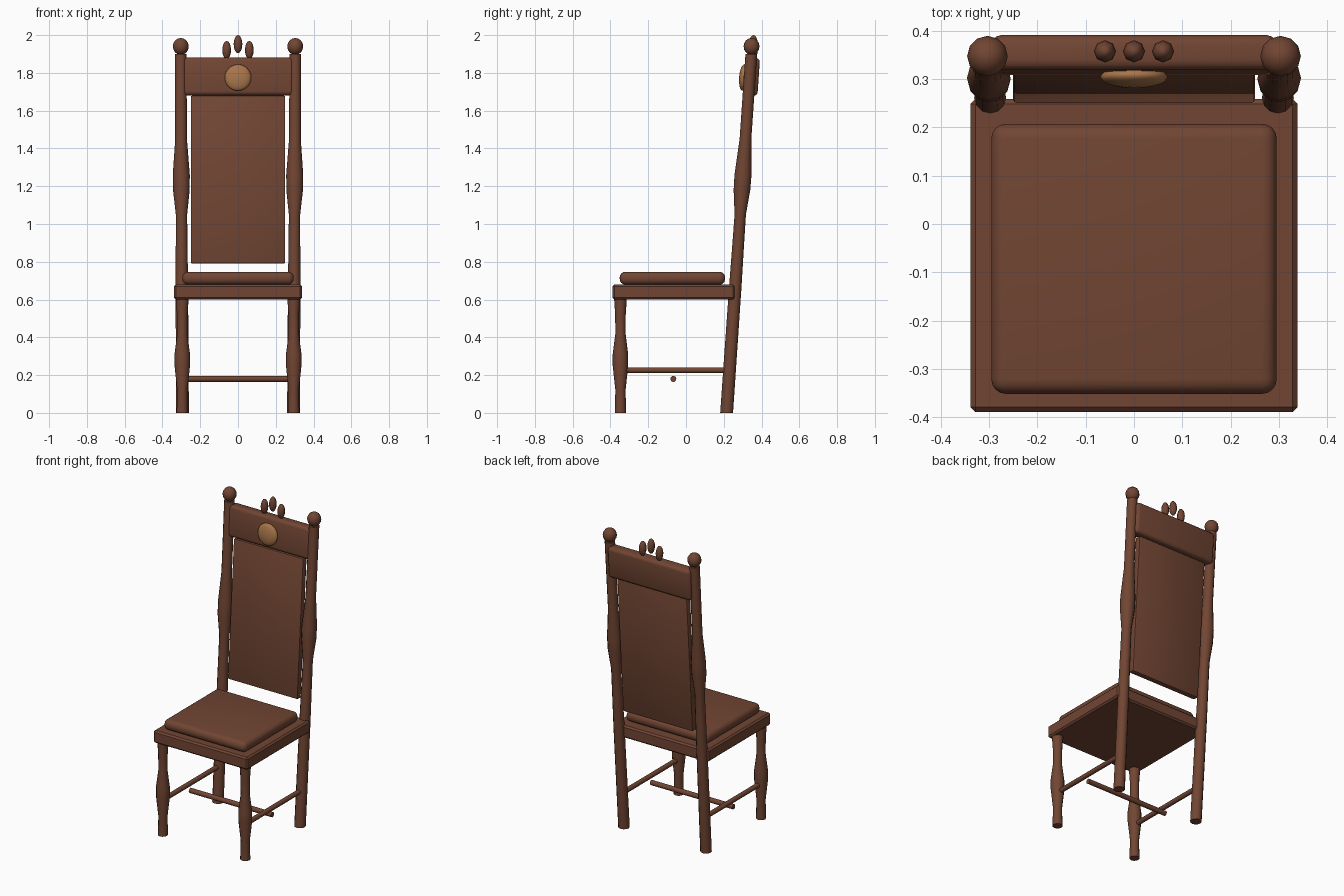
import bpy, bmesh, math
from mathutils import Vector

if "Cube" in bpy.data.objects:
    bpy.data.objects.remove(bpy.data.objects["Cube"], do_unlink=True)


def material(name, colour):
    m = bpy.data.materials.new(name)
    m.use_nodes = True
    m.diffuse_color = (*colour, 1)
    m.node_tree.nodes["Principled BSDF"].inputs["Base Color"].default_value = (*colour, 1)
    return m


WOOD = material("brown wood", (0.165, 0.060, 0.033))
GOLD = material("pale gold wood", (0.40, 0.18, 0.070))
LEAN = 0.0688              # backward slope of the chair back
TILT = -math.atan(LEAN)


def back_y(z):
    return 0.215 + LEAN * z


def finish(name, bm, mat=WOOD, angle=35):
    bmesh.ops.recalc_face_normals(bm, faces=bm.faces)
    mesh = bpy.data.meshes.new(name)
    bm.to_mesh(mesh)
    bm.free()
    mesh.materials.append(mat)
    ob = bpy.data.objects.new(name, mesh)
    bpy.context.collection.objects.link(ob)
    bpy.ops.object.select_all(action="DESELECT")
    ob.select_set(True)
    bpy.context.view_layer.objects.active = ob
    bpy.ops.object.shade_smooth_by_angle(angle=math.radians(angle))
    return ob


def box(name, size, centre, bevel, segments=1, tilt=0):
    bm = bmesh.new()
    bmesh.ops.create_cube(bm, size=1)
    bmesh.ops.scale(bm, vec=size, verts=bm.verts)
    bmesh.ops.bevel(bm, geom=bm.edges[:], offset=bevel, segments=segments,
                    profile=0.5, affect="EDGES")
    ob = finish(name, bm)
    ob.location = centre
    ob.rotation_euler.x = tilt
    return ob


def turned(name, profile, place, sides=12):
    """Sweep (height, radius) rings; place(z) gives the ring centre."""
    bm = bmesh.new()
    rings = []
    for z, r in profile:
        c = Vector(place(z))
        rings.append([bm.verts.new(c + Vector((r * math.cos(a), r * math.sin(a), 0)))
                      for a in (math.tau * i / sides for i in range(sides))])
    for low, high in zip(rings, rings[1:]):
        for i in range(sides):
            j = (i + 1) % sides
            bm.faces.new((low[i], low[j], high[j], high[i]))
    bm.faces.new(rings[0])
    bm.faces.new(rings[-1])
    return finish(name, bm)


def ball(name, radii, centre, sides, rings, mat=WOOD, tilt=0):
    bm = bmesh.new()
    bmesh.ops.create_uvsphere(bm, u_segments=sides, v_segments=rings, radius=1)
    bmesh.ops.scale(bm, vec=radii, verts=bm.verts)
    ob = finish(name, bm, mat, 50)
    ob.location = centre
    ob.rotation_euler.x = tilt
    return ob


def rod(name, radius, length, centre, rotation):
    bm = bmesh.new()
    bmesh.ops.create_cone(bm, cap_ends=True, segments=10, radius1=radius,
                          radius2=radius, depth=length)
    ob = finish(name, bm, angle=40)
    ob.location = centre
    ob.rotation_euler = rotation


# Seat and cushion
box("seat", (0.676, 0.647, 0.08), (0, -0.065, 0.64), 0.01)
box("seat_cushion", (0.59, 0.558, 0.068), (0, -0.072, 0.713), 0.03, 4)

# Back panel and top rail
box("back_panel", (0.50, 0.04, 0.89), (0, back_y(1.235), 1.235), 0.008, 2, TILT)
box("top_rail", (0.59, 0.072, 0.20), (0, 0.349, 1.78), 0.02, 3, TILT)

# Legs, posts, finials and side stretchers
front_profile = [(0, 0.03), (0.12, 0.027), (0.25, 0.041), (0.31, 0.041),
                 (0.42, 0.027), (0.52, 0.028), (0.61, 0.034)]
back_profile = [(0, 0.034), (0.66, 0.033), (0.9, 0.031), (1.05, 0.03),
                (1.18, 0.044), (1.26, 0.045), (1.45, 0.031), (1.9, 0.031)]
for side, label in ((1, "left"), (-1, "right")):
    turned(f"{label}_front_leg", front_profile, lambda z: (side * 0.295, -0.347, z))
    turned(f"{label}_back_post", back_profile,
           lambda z: (side * (0.294 + 0.005 * z), back_y(z), z))
    ball(f"{label}_finial", (0.042, 0.042, 0.045), (side * 0.303, 0.347, 1.94), 12, 8)
    rod(f"{label}_stretcher", 0.015, 0.57, (side * 0.295, -0.062, 0.226),
        (math.pi / 2, 0, 0))
rod("cross_stretcher", 0.016, 0.59, (0, -0.067, 0.18), (0, math.pi / 2, 0))

# Medallion and crest beads
ball("medallion", (0.07, 0.023, 0.07), (0, 0.304, 1.775), 20, 12, GOLD, TILT)
for i, label in enumerate(("right", "middle", "left")):
    ball(f"{label}_crest_bead", (0.023, 0.023, 0.048),
         ((i - 1) * 0.06, 0.357, 1.952 if i == 1 else 1.921), 8, 8)
